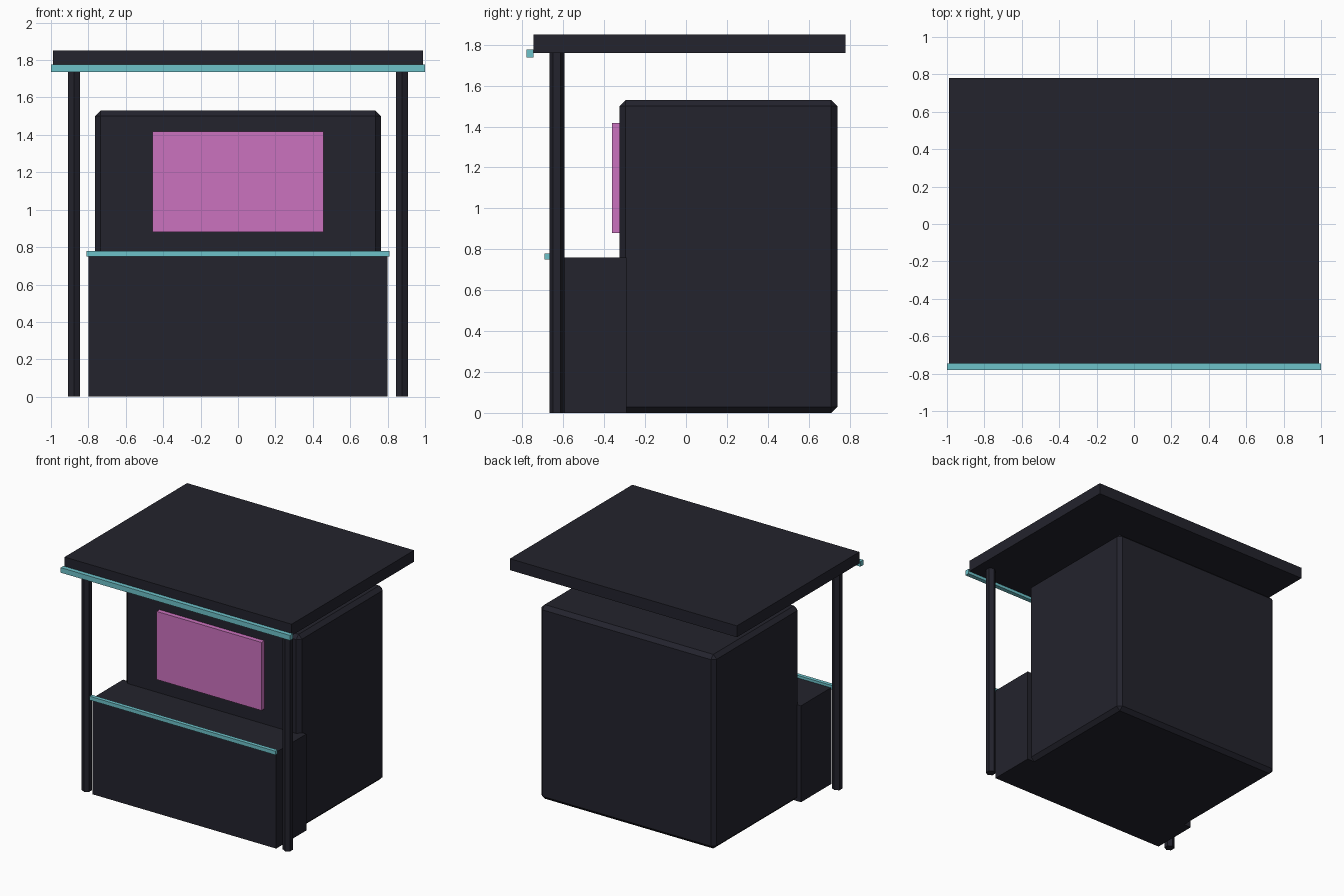
import bpy

if "Cube" in bpy.data.objects:
    bpy.data.objects.remove(bpy.data.objects["Cube"])


def material(name, rgb):
    m = bpy.data.materials.new(name)
    m.diffuse_color = (*rgb, 1)
    m.use_nodes = True
    m.node_tree.nodes["Principled BSDF"].inputs["Base Color"].default_value = m.diffuse_color
    return m


DARK = material("dark navy", (0.0168, 0.0168, 0.026))
PINK = material("pink", (0.60, 0.168, 0.52))
TEAL = material("teal", (0.155, 0.54, 0.59))


def box(name, lo, hi, mat, chamfer=0):
    """Box between two opposite corners, with optional flat chamfers."""
    bpy.ops.mesh.primitive_cube_add(size=1)
    ob = bpy.context.object
    ob.name = name
    for v in ob.data.vertices:
        v.co = [l + (c + 0.5) * (h - l) for l, h, c in zip(lo, hi, v.co)]
    ob.data.materials.append(mat)
    if chamfer:
        mod = ob.modifiers.new("chamfer", 'BEVEL')
        mod.width = chamfer
        mod.segments = 1
    return ob


# Main cabin with chamfered edges
box("cabin", (-0.765, -0.325, 0), (0.765, 0.74, 1.53), DARK, 0.03)

# Front counter and its light strip
box("counter", (-0.8, -0.667, 0), (0.8, -0.29, 0.76), DARK)
box("counter_strip", (-0.81, -0.692, 0.75), (0.81, -0.663, 0.78), TEAL)

# Display panel on the cabin front
box("display_panel", (-0.458, -0.361, 0.88), (0.458, -0.32, 1.417), PINK)

# Flat roof and its light strip
box("roof", (-0.99, -0.746, 1.76), (0.99, 0.78, 1.85), DARK)
box("roof_strip", (-1.0, -0.78, 1.737), (1.0, -0.745, 1.777), TEAL)

# Six-sided front posts
for side, x in (("left", -0.877), ("right", 0.877)):
    bpy.ops.mesh.primitive_cylinder_add(vertices=6, radius=0.037, depth=1.77,
                                        location=(x, -0.631, 0.885))
    post = bpy.context.object
    post.name = side + "_post"
    post.data.materials.append(DARK)
